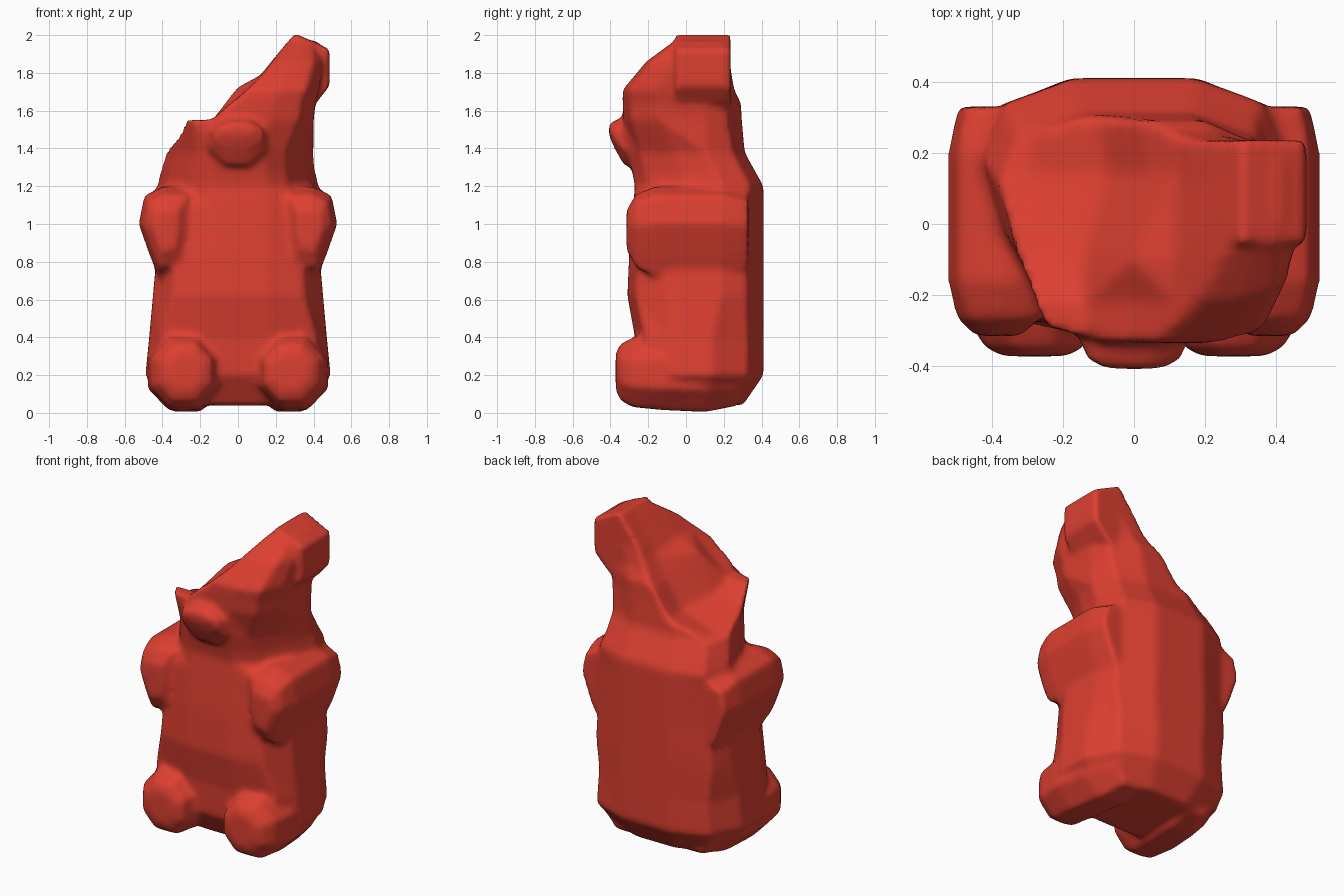
import bpy, bmesh
from math import cos, sin, tau

if "Cube" in bpy.data.objects:
    bpy.data.objects.remove(bpy.data.objects["Cube"], do_unlink=True)

# one red candy colour
red = bpy.data.materials.new("candy red")
red.use_nodes = True
colour = (0.72, 0.05, 0.03, 1)
red.diffuse_color = colour
red.node_tree.nodes["Principled BSDF"].inputs["Base Color"].default_value = colour


def loft(name, rings):
    """Skin a stack of equal rings and cap both ends."""
    bm = bmesh.new()
    loops = [[bm.verts.new(p) for p in ring] for ring in rings]
    n = len(loops[0])
    for a, b in zip(loops, loops[1:]):
        for i in range(n):
            j = (i + 1) % n
            bm.faces.new((a[i], a[j], b[j], b[i]))
    bm.faces.new(loops[0][::-1])
    bm.faces.new(loops[-1])
    bmesh.ops.recalc_face_normals(bm, faces=bm.faces)
    mesh = bpy.data.meshes.new(name)
    bm.to_mesh(mesh)
    bm.free()
    mesh.materials.append(red)
    ob = bpy.data.objects.new(name, mesh)
    bpy.context.collection.objects.link(ob)
    return ob


def activate(ob):
    bpy.ops.object.select_all(action="DESELECT")
    bpy.context.view_layer.objects.active = ob
    ob.select_set(True)


# half outlines, back to front: wide hips, boxy chest and crown, neck narrowing forward
hips = [(0.35, 1), (0.8, 0.76), (1, 0.2), (1, -0.45), (0.88, -0.85), (0.35, -1)]
chest = [(0.4, 1), (0.9, 0.75), (1, 0.38), (1, -0.4), (0.78, -0.88), (0.35, -1)]
neck = [(0.4, 1), (0.84, 0.8), (1, 0.35), (0.88, -0.2), (0.62, -0.8), (0.35, -1)]


def level(shape, z, x0, x1, y0, y1):
    cx, cy, rx, ry = (x0 + x1) / 2, (y0 + y1) / 2, (x1 - x0) / 2, (y1 - y0) / 2
    outline = shape + [(-x, y) for x, y in reversed(shape)]
    return [(cx + rx * u, cy + ry * v, z) for u, v in outline]


# torso and head: outline, height, left and right edge, front and back edge
levels = [
    (hips, 0.04, -0.36, 0.36, -0.16, 0.3), (hips, 0.2, -0.49, 0.49, -0.26, 0.41),
    (hips, 0.4, -0.47, 0.47, -0.27, 0.41), (chest, 0.62, -0.45, 0.45, -0.31, 0.41),
    (chest, 0.85, -0.43, 0.43, -0.3, 0.41), (chest, 1.1, -0.43, 0.43, -0.28, 0.41),
    (neck, 1.2, -0.43, 0.43, -0.27, 0.41), (neck, 1.28, -0.41, 0.41, -0.285, 0.365),
    (neck, 1.38, -0.38, 0.4, -0.31, 0.31), (chest, 1.55, -0.32, 0.4, -0.33, 0.295),
    (chest, 1.64, -0.28, 0.41, -0.335, 0.29), (chest, 1.71, -0.2, 0.43, -0.335, 0.255),
    (chest, 1.86, 0, 0.45, -0.21, 0.23), (chest, 1.97, 0.16, 0.42, -0.06, 0.22),
]
body = loft("gummy_body", [level(*l) for l in levels])

# bite out of the head, deeper toward the back, with a steep step in the hollow
shared = [(0.3, 2.01), (0.3, 2.4), (-0.8, 2.4)]
cuts = {
    -0.6: [(-0.8, 1.56), (-0.3, 1.56), (-0.14, 1.56), (0.0, 1.66), (0.12, 1.78)],
    -0.22: [(-0.8, 1.55), (-0.3, 1.55), (-0.14, 1.55), (0.0, 1.67), (0.12, 1.78)],
    -0.1: [(-0.8, 1.46), (-0.3, 1.46), (-0.14, 1.5), (-0.01, 1.72), (0.12, 1.79)],
    0.14: [(-0.8, 1.33), (-0.3, 1.38), (-0.07, 1.46), (0.04, 1.63), (0.12, 1.75)],
    0.45: [(-0.8, 1.25), (-0.3, 1.34), (-0.12, 1.47), (0.0, 1.61), (0.12, 1.72)],
}
cutter = loft("bite_cutter", [[(x, y, z) for x, z in cut + shared] for y, cut in cuts.items()])
bite = body.modifiers.new("bite", "BOOLEAN")
bite.operation, bite.object, bite.solver = "DIFFERENCE", cutter, "EXACT"
activate(body)
bpy.ops.object.modifier_apply(modifier="bite")
bpy.data.objects.remove(cutter, do_unlink=True)

# remaining ear
ear = [(0.3, 2.01), (0.485, 1.925), (0.485, 1.73), (0.42, 1.65), (0.3, 1.55), (0.15, 1.8)]
parts = [loft("left_ear", [[(x, y, z) for x, z in ear] for y in (-0.055, 0.235)])]


def blob(name, sections, sides=8):
    """Loft along y from sections of depth, centre and half sizes."""
    turn = [tau * (i + 0.5) / sides for i in range(sides)]
    return loft(name, [[(cx + 1.08 * rx * cos(t), y, cz + 1.08 * rz * sin(t)) for t in turn]
                       for y, cx, cz, rx, rz in sections])


# paired limbs
arm = [(0.525, 1.0), (0.495, 1.15), (0.39, 1.2), (0.24, 1.19),
       (0.24, 0.95), (0.27, 0.77), (0.42, 0.72), (0.465, 0.83)]
arm_depths = [(-0.315, 0.45), (-0.265, 0.82), (-0.16, 1), (0.2, 1), (0.33, 0.8)]
for side, s in (("left", 1), ("right", -1)):
    parts.append(blob(side + "_leg", [
        (-0.372, s * 0.28, 0.22, 0.09, 0.1), (-0.345, s * 0.28, 0.215, 0.14, 0.15),
        (-0.28, s * 0.29, 0.215, 0.17, 0.185), (-0.12, s * 0.29, 0.21, 0.19, 0.195),
        (0.1, s * 0.27, 0.205, 0.18, 0.2), (0.28, s * 0.24, 0.2, 0.13, 0.16)]))
    parts.append(loft(side + "_arm", [
        [(s * (0.385 + k * (x - 0.385)), y, 0.97 + k * (z - 0.97)) for x, z in arm]
        for y, k in arm_depths]))

# snout
parts.append(blob("snout", [(-0.408, 0, 1.5, 0.08, 0.03), (-0.38, 0, 1.475, 0.13, 0.07),
                            (-0.33, 0, 1.44, 0.15, 0.125), (-0.2, 0, 1.44, 0.17, 0.17)]))

# melt the parts into one soft skin
activate(body)
for part in parts:
    part.select_set(True)
bpy.ops.object.join()
melt = body.modifiers.new("melt", "REMESH")
melt.mode, melt.voxel_size, melt.use_smooth_shade = "VOXEL", 0.018, True
soft = body.modifiers.new("soften", "SMOOTH")
soft.factor, soft.iterations = 0.5, 6
